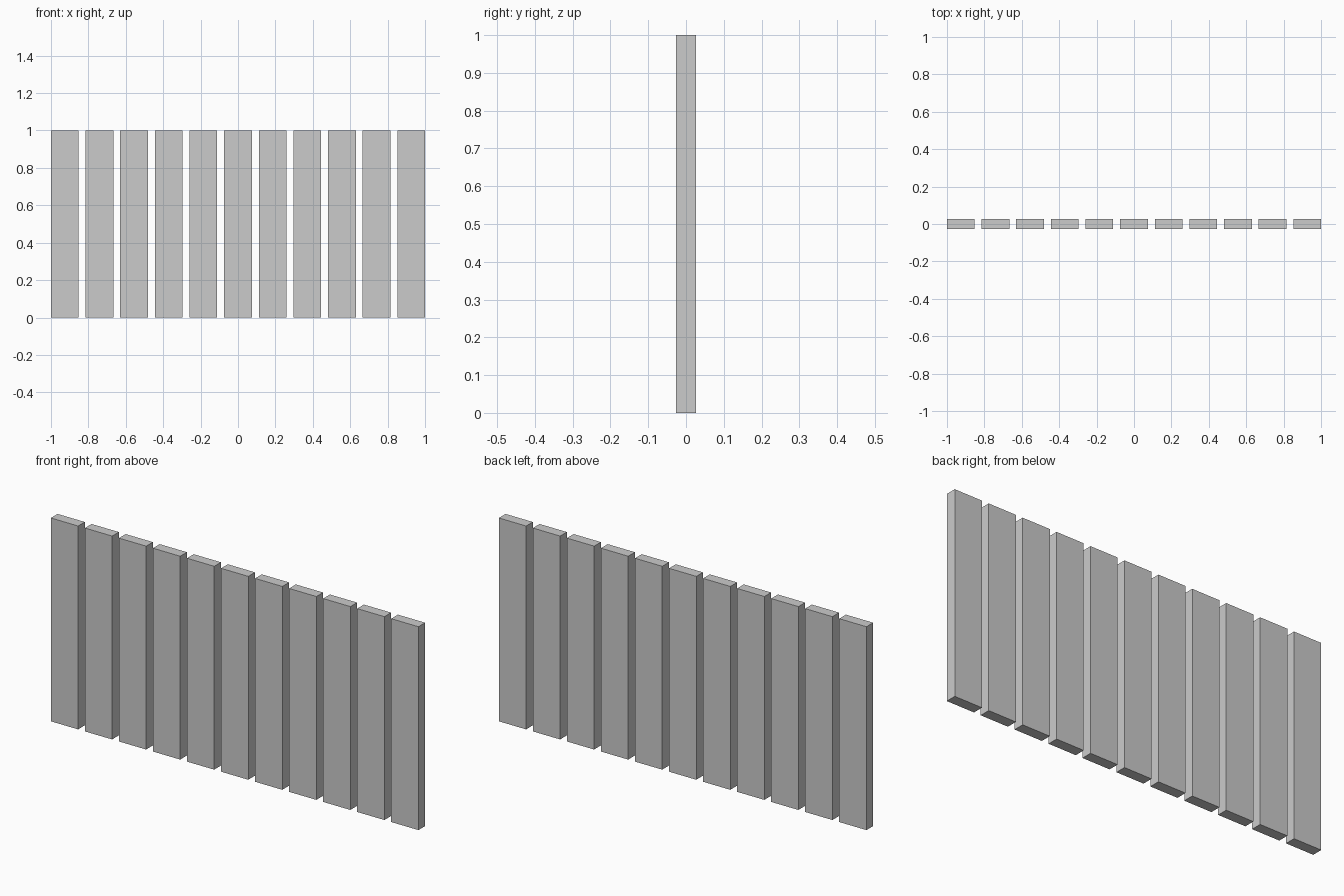
import bpy

if "Cube" in bpy.data.objects:
    bpy.data.objects.remove(bpy.data.objects["Cube"])

COUNT = 11
PITCH = 5 / 27
WIDTH, DEPTH, HEIGHT = 4 / 27, 0.052, 1.0


def add_slat(index):
    x = (index - (COUNT - 1) / 2) * PITCH
    bpy.ops.mesh.primitive_cube_add(size=1, location=(x, 0, HEIGHT / 2))
    slat = bpy.context.object
    slat.name = f"fence_slat_{index + 1:02d}"
    slat.scale = (WIDTH, DEPTH, HEIGHT)
    bpy.ops.object.transform_apply(location=False, rotation=False, scale=True)


# Row of evenly spaced upright slats
for i in range(COUNT):
    add_slat(i)
